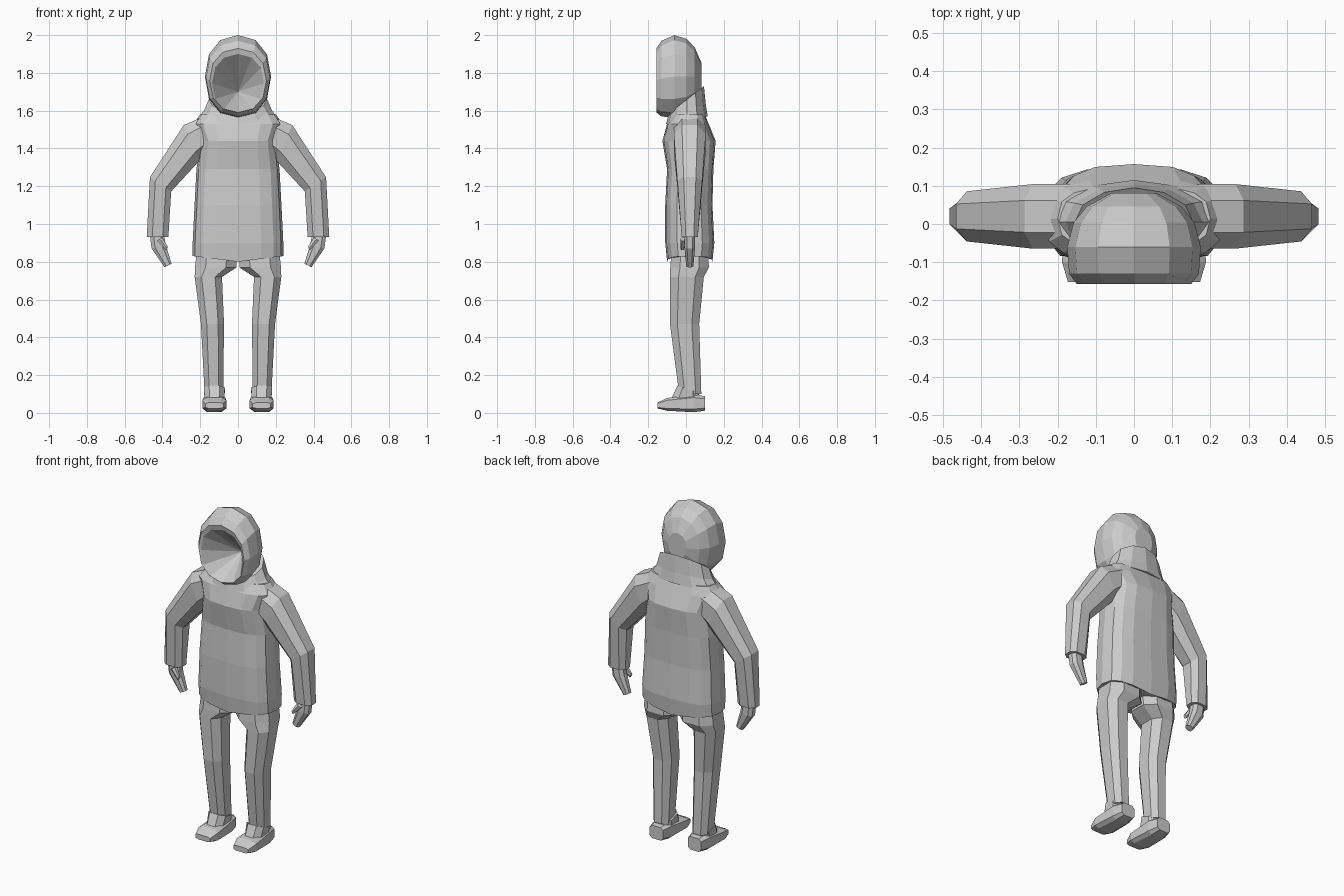
import bpy, bmesh, math
from mathutils import Vector

if "Cube" in bpy.data.objects:
    bpy.data.objects.remove(bpy.data.objects["Cube"])

grey = bpy.data.materials.new("plain grey")
grey.use_nodes = True
grey.diffuse_color = (.6, .6, .6, 1)
grey.node_tree.nodes["Principled BSDF"].inputs["Base Color"].default_value = grey.diffuse_color


def ring(centre, across, along, sides=8, boxy=.8, turn=.5):
    """Rounded loop about a centre, spanned by two half axes."""
    points = []
    for i in range(sides):
        angle = (i + turn) * math.tau / sides
        u, v = (math.copysign(abs(f) ** boxy, f) for f in (math.cos(angle), math.sin(angle)))
        points.append(Vector(centre) + Vector(across) * u + Vector(along) * v)
    return points


def level(z, left, right, front, back, **options):
    """Horizontal loop filling the given x and y range."""
    centre = ((left + right) / 2, (front + back) / 2, z)
    return ring(centre, ((right - left) / 2, 0, 0), (0, (back - front) / 2, 0), **options)


def upright(y, width, z, height, x=0, **options):
    """Loop facing the front, given by its centre and half sizes."""
    return ring((x, y, z), (width, 0, 0), (0, 0, height), **options)


def band(outer, inner, depth, y=.02, **options):
    """Arm loop between an outer and an inner (x, z) point."""
    start, end = (Vector((x, y, z)) for x, z in (outer, inner))
    return ring((start + end) / 2, (start - end) / 2, (0, depth, 0), **options)


def loft(name, loops, side=1, tip=None):
    """Skin the loops and cap both ends, or close the last one on a tip point."""
    bm = bmesh.new()
    rows = [[bm.verts.new((p.x * side, p.y, p.z)) for p in loop] for loop in loops]
    bm.faces.new(rows[0])
    for row, following in zip(rows, rows[1:]):
        for a, b, c, d in zip(row, row[1:] + row[:1], following[1:] + following[:1], following):
            bm.faces.new((a, b, c, d))
    last = rows[-1]
    if tip:
        point = bm.verts.new(tip)
        for a, b in zip(last, last[1:] + last[:1]):
            bm.faces.new((a, b, point))
    else:
        bm.faces.new(last)
    bmesh.ops.recalc_face_normals(bm, faces=bm.faces)
    mesh = bpy.data.meshes.new(name)
    bm.to_mesh(mesh)
    bm.free()
    mesh.materials.append(grey)
    bpy.context.collection.objects.link(bpy.data.objects.new(name, mesh))


# Jacket body: height, half width, front and back of each level
hem = .83
body = [(hem, .24, -.1, .14), (.9, .24, -.11, .15), (1.1, .23, -.11, .14), (1.29, .22, -.1, .145),
        (1.44, .2, -.125, .157), (1.53, .235, -.1, .12), (1.58, .2, -.07, .1)]
jacket = [level(z, -half, half, front, back, sides=16, boxy=.7, turn=0)
          for z, half, front, back in body]
# The hem dips at the centre front and back
for point in jacket[0]:
    point.z -= .03 - abs(point.x) / 8
loft("jacket_body", jacket)

# Collar flaring from the hood down to the shoulders
collar = [(1.66, .155, .09, .07), (1.6, .18, .1, .03), (1.55, .22, .11, .02)]
loft("collar", [ring((0, .005, z), (half, 0, 0), (0, depth, tilt), sides=12, boxy=1, turn=0)
                for z, half, depth, tilt in collar])

# Hood: a dome from the back of the head, then the rim and the hollow inside
hood_options = dict(sides=12, boxy=.9, turn=0)
hood = []
for degrees in (70, 45, 25, 0):
    angle = math.radians(degrees)
    size = math.cos(angle)
    hood.append(upright(.15 * math.sin(angle) - .06, .175 * size, 1.78, .22 * size, **hood_options))
for y, width, height in ((-.13, .17, .2), (-.157, .15, .17), (-.15, .137, .155)):
    hood.append(upright(y, width, 1.59 + height, height, **hood_options)
                if height < .2 else upright(y, width, 1.77, height, **hood_options))
loft("hood", hood, tip=(0, .04, 1.7))

for label, side in (("left", 1), ("right", -1)):
    # Sleeve through shoulder, upper arm, elbow and cuff
    loft(label + "_sleeve", [
        band((.17, 1.58), (.16, 1.38), .09),
        band((.29, 1.53), (.2, 1.33), .09),
        band((.47, 1.25), (.35, 1.17), .07),
        band((.487, .93), (.365, .93), .045)], side)

    # Hand with fingers bent inward, and thumb
    loft(label + "_hand", [
        band((.47, .95), (.39, .95), .03),
        band((.46, .87), (.38, .89), .03),
        band((.39, .77), (.35, .79), .02)], side)
    loft(label + "_thumb", [
        band((.43, .91), (.4, .93), .02, y=-.01, sides=6),
        band((.38, .86), (.37, .88), .01, y=-.02, sides=6)], side)

    # Trouser leg: the top loops of the two legs meet at the crotch
    leg = [(.9, 0, .22, -.08, .12), (.77, 0, .235, -.09, .128), (.72, .08, .234, -.09, .1),
           (.47, .07, .2, -.09, .075), (.1, .075, .18, -.04, .085)]
    loft(label + "_trouser_leg", [level(*row) for row in leg], side)

    # Shoe from heel to toe: half width and top height, on a slightly curved sole
    shoe = [(.1, .045, .09), (.04, .06, .1), (-.1, .066, .08), (-.152, .05, .055)]
    loft(label + "_shoe", [upright(y, half, (top + y * y) / 2, (top - y * y) / 2, x=.125, boxy=.5)
                           for y, half, top in shoe], side)
    loft(label + "_shoe_tongue", [
        level(.08, .07, .18, -.08, .08),
        ring((.125, .01, .125), (.06, 0, 0), (0, .06, -.02))], side)
